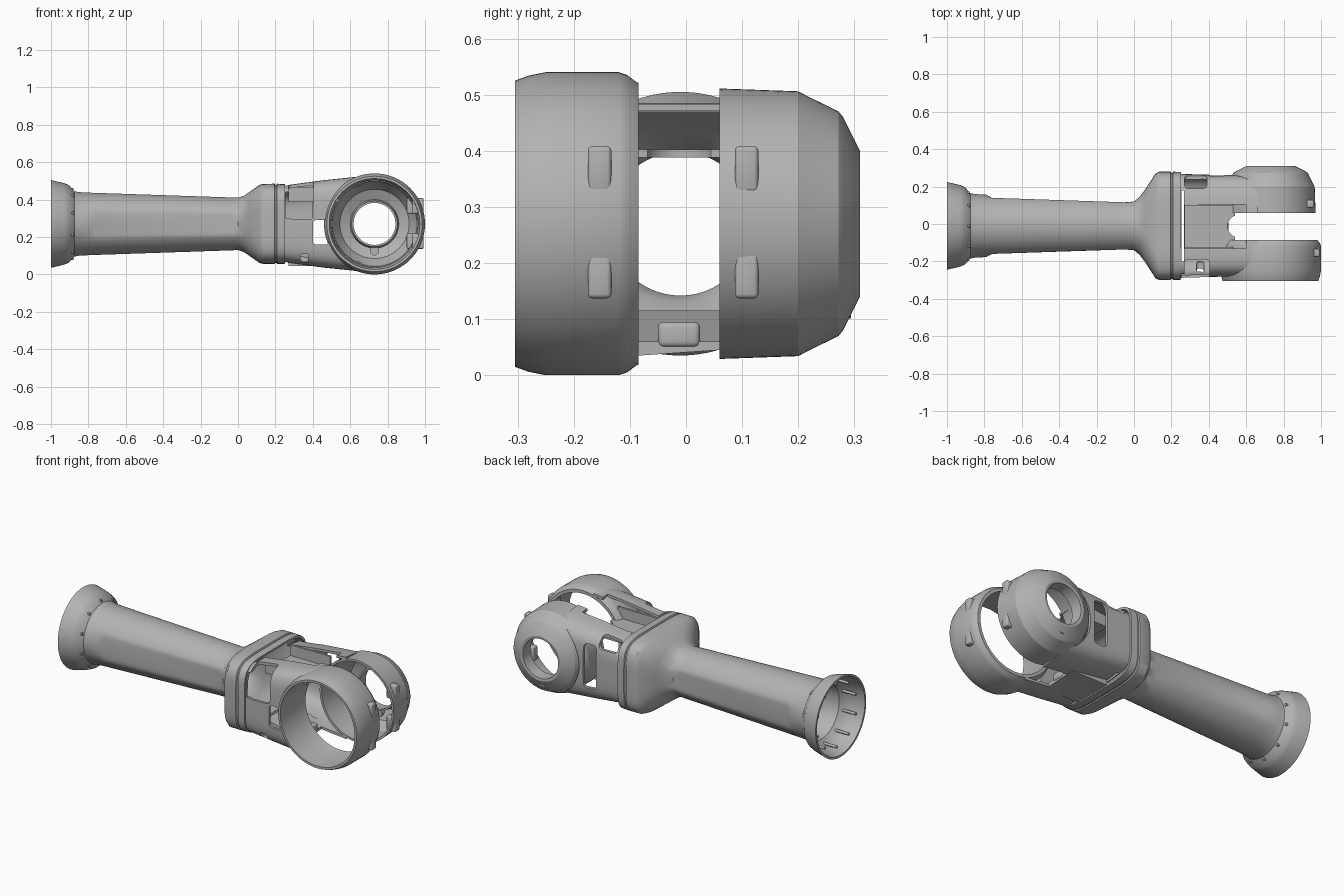
import bpy, bmesh, math
from mathutils import Matrix, Vector

if "Cube" in bpy.data.objects:
    bpy.data.objects.remove(bpy.data.objects["Cube"])

CY, CZ, HUB = -0.01, 0.27, 0.73
grey = bpy.data.materials.new("satin grey")
grey.use_nodes = True
grey.diffuse_color = (0.45, 0.45, 0.45, 1)
grey.node_tree.nodes["Principled BSDF"].inputs["Base Color"].default_value = (0.45, 0.45, 0.45, 1)


def finish(name, bm):
    bmesh.ops.recalc_face_normals(bm, faces=bm.faces)
    mesh = bpy.data.meshes.new(name)
    bm.to_mesh(mesh)
    bm.free()
    mesh.materials.append(grey)
    ob = bpy.data.objects.new(name, mesh)
    bpy.context.collection.objects.link(ob)
    return ob


def activate(ob):
    bpy.ops.object.select_all(action='DESELECT')
    ob.select_set(True)
    bpy.context.view_layer.objects.active = ob


def smooth(ob, angle=32):
    activate(ob)
    bpy.ops.object.shade_smooth_by_angle(angle=math.radians(angle))


def apply(ob, kind, **settings):
    mod = ob.modifiers.new(kind, kind)
    for key, value in settings.items():
        setattr(mod, key, value)
    activate(ob)
    bpy.ops.object.modifier_apply(modifier=mod.name)


def bridge_loops(name, loops):
    """Closed skin through closed loops, last joined back to first."""
    bm = bmesh.new()
    rows = [[bm.verts.new(p) for p in loop] for loop in loops]
    n = len(rows[0])
    for i, row in enumerate(rows):
        nxt = rows[(i + 1) % len(rows)]
        for j in range(n):
            bm.faces.new((row[j], row[(j + 1) % n], nxt[(j + 1) % n], nxt[j]))
    return finish(name, bm)


def section(x, hy, hz, power=2, flat=9, tilt=0, n=72):
    """Superellipse across x; flat limits the sides, tilt lowers the back."""
    pts = []
    for i in range(n):
        a = 2 * math.pi * (i + 0.5) / n
        c, s = math.cos(a), math.sin(a)
        y = hy * math.copysign(abs(c) ** (2 / power), c)
        z = hz * math.copysign(abs(s) ** (2 / power), s)
        y = max(-flat, min(flat, y))
        pts.append((x, CY + y, CZ + z * (1 - tilt * y)))
    return pts


def lathe(name, profile, n=80):
    """Closed (radius, y) profile turned round the hub axis."""
    turns = [2 * math.pi * i / n for i in range(n)]
    return bridge_loops(name, [[(HUB + r * math.cos(a), y, CZ + r * math.sin(a)) for a in turns]
                               for r, y in profile])


def box(name, x, y, z, bevel=0.0):
    bm = bmesh.new()
    bmesh.ops.create_cube(bm, size=1)
    for v in bm.verts:
        v.co = [lo + (c + 0.5) * (hi - lo) for c, (lo, hi) in zip(v.co, (x, y, z))]
    if bevel:
        bmesh.ops.bevel(bm, geom=bm.edges[:], offset=bevel, segments=3, profile=0.5, affect='EDGES')
    return finish(name, bm)


def rod(name, start, end, radius, n=64):
    start, end = Vector(start), Vector(end)
    d = end - start
    bm = bmesh.new()
    bmesh.ops.create_cone(bm, cap_ends=True, segments=n, radius1=radius, radius2=radius, depth=d.length,
                          matrix=Matrix.Translation((start + end) / 2) @ d.to_track_quat('Z', 'Y').to_matrix().to_4x4())
    return finish(name, bm)


def cut(ob, cutter):
    cutter.hide_render = True
    apply(ob, 'BOOLEAN', object=cutter, operation='DIFFERENCE', solver='EXACT')
    bpy.data.objects.remove(cutter)


# Hollow tube with flared mouth and squared collar
T = 0.012
spine = [(-1, .235, .235, 2, 9), (-.93, .218, .218, 2, 9), (-.905, .208, .208, 2, 9),
         (-.875, .175, .175, 2, 9), (-.85, .17, .17, 2, 9), (-.79, .167, .167, 2, 9),
         (-.76, .166, .166, 2, .15), (-.05, .142, .142, 2, .126), (0, .14, .14, 2, .13),
         (.03, .155, .15, 2.2, 9), (.06, .195, .17, 2.8, 9), (.115, .28, .209, 4.5, 9),
         (.135, .29, .214, 5, 9), (.195, .29, .215, 5, 9), (.199, .284, .209, 5, 9),
         (.205, .284, .209, 5, 9), (.209, .29, .215, 5, 9), (.25, .288, .213, 5, 9)]
outer = [section(*s) for s in spine]
inner = [section(x, hy - T, hz - T, p, f - T) for x, hy, hz, p, f in reversed(spine)]
smooth(bridge_loops("tube_and_collar", outer + inner))

# Pins round the inside of the mouth
for i in range(10):
    a = 2 * math.pi * (i + 0.5) / 10
    y, z = CY + 0.185 * math.cos(a), CZ + 0.185 * math.sin(a)
    smooth(rod("mouth_pin", (-.975, y, z), (-.88, y, z), 0.008, 12))

# Fork body: hollow shell that widens toward the rings
stations = [(.245, .278, .198, 5), (.45, .272, .225, 5), (.66, .272, .246, 5)]
outer = [section(x, hy, hz, p, 9, .3) for x, hy, hz, p in stations]
inner = [section(x, hy - .015, hz - .015, p, 9, .3) for x, hy, hz, p in reversed(stations)]
fork = bridge_loops("fork_body", outer + inner)
cut(fork, rod("front_bore", (HUB, -.5, CZ), (HUB, -.01, CZ), .245))
cut(fork, rod("back_bore", (HUB, -.02, CZ), (HUB, .5, CZ), .218))
for x, y, z, bevel in [
        ((.5, .9), (-.085, .06), (-.2, .8), 0),           # space between the arms
        ((.24, .6), (-.13, .105), (.4, .8), 0),           # sunken top
        ((.254, .268), (-.2, .18), (-.2, .8), 0),         # slit behind the collar
        ((.254, .3), (-.5, -.19), (.3, .44), 0),          # side slit
        ((.27, .405), (-.5, -.19), (.295, .7), .02),      # front corner window
        ((.27, .39), (.19, .5), (.4, .7), .02),           # back corner window
        ((.4, .485), (-.5, -.15), (.16, .29), .015),      # front slot
        ((.4, .485), (.15, .5), (.15, .41), .025),        # back slot
        ((.335, .375), (-.5, -.2), (.065, .11), .01)]:    # small hole
    cut(fork, box("cutter", x, y, z, bevel))
smooth(fork)

# Sunken top deck with side walls, and floor ramp
deck = box("top_deck", (.27, .54), (-.135, .11), (.388, .402))
cut(deck, rod("notch", (.56, -.012, 0), (.56, -.012, 1), .06))
for y in (-.135, .098):
    box("deck_wall", (.27, .53), (y, y + .012), (.39, .465))
ramp = box("floor_ramp", (.27, .5), (-.13, .105), (.045, .06))
for v in ramp.data.vertices:
    if v.co.z > .05 and v.co.x < .4:
        v.co.z = .115
smooth(box("floor_pad", (.4, .505), (-.05, .025), (.05, .095), .01))

# Open front ring
smooth(lathe("front_ring", [(.255, -.305), (.264, -.28), (.27, -.25), (.27, -.12), (.265, -.105),
                            (.25, -.085), (.232, -.085), (.24, -.12), (.242, -.305)]), 25)

# Domed back ring with central hole
smooth(lathe("back_ring", [(.241, .06), (.236, .2), (.228, .215), (.2, .272), (.19, .28), (.13, .31),
                           (.115, .308), (.112, .24), (.122, .24), (.13, .29), (.185, .265),
                           (.222, .2), (.228, .06)]), 25)
smooth(rod("cap_button", (HUB, .26, .125), (HUB, .294, .125), .024, 32))

# Lugs on the far side of both rings
for x, y in ((.993, -.175), (.962, .087)):
    for z in (.137, .325):
        smooth(box("ring_lug", (x - .06, x), (y, y + .042), (z, z + .083), .008))
